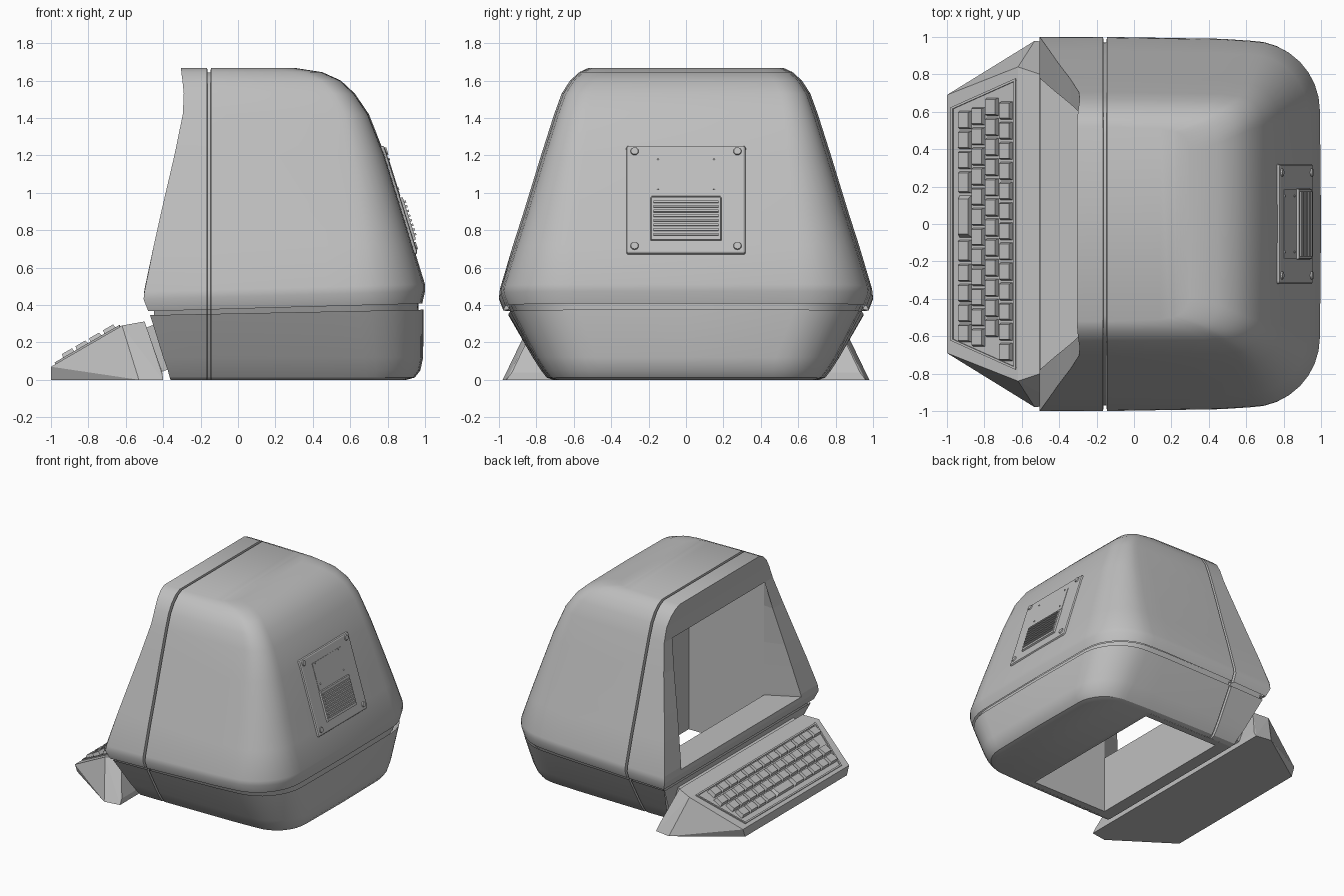
import bpy, bmesh, math
from mathutils import Matrix, Vector

if "Cube" in bpy.data.objects:
    bpy.data.objects.remove(bpy.data.objects["Cube"])

grey = bpy.data.materials.new("grey_plastic")
grey.diffuse_color = (0.52, 0.52, 0.52, 1)
grey.use_nodes = True
grey.node_tree.nodes["Principled BSDF"].inputs["Base Color"].default_value = grey.diffuse_color


def finish(name, bm, smooth=False, weld=True):
    if weld:
        bmesh.ops.remove_doubles(bm, verts=bm.verts, dist=0.0005)
    bmesh.ops.recalc_face_normals(bm, faces=bm.faces)
    me = bpy.data.meshes.new(name)
    bm.to_mesh(me)
    bm.free()
    me.materials.append(grey)
    ob = bpy.data.objects.new(name, me)
    bpy.context.collection.objects.link(ob)
    if smooth:
        bpy.ops.object.select_all(action='DESELECT')
        ob.select_set(True)
        bpy.context.view_layer.objects.active = ob
        bpy.ops.object.shade_smooth_by_angle(angle=math.radians(32))
    return ob


def poly(bm, pts):
    return bm.faces.new([bm.verts.new(p) for p in pts])


def ring(z, w, xb, xf, r):
    """Plan outline, open at the front, with a groove notch at x = -0.155."""
    g = max(0, min(1, (z - 1.5) / 0.14)) * 0.025
    half = [(xf, w, z), (-.165, w, z), (-.163, w - .03, z - g), (-.147, w - .03, z - g),
            (-.145, w, z), (min(.47, xb - r - .05), w - .010, z)]
    for k in range(9):
        a = math.pi / 2 * k / 8
        half.append((xb - r + (r - .006) * math.sin(a), w - .02 - r + r * math.cos(a), z))
    half.append((xb, 0, z))
    return half + [(x, -y, z) for x, y, z in half[-2::-1]]


def loft(bm, levels, tilt):
    rings = []
    for z, w, xb, xf, r in levels:
        t = tilt * max(0, min(1, (0.62 - z) / 0.15)) if z > .3 else 0
        rings.append([bm.verts.new((x, y, h + t * x)) for x, y, h in ring(z, w, xb, xf, r)])
    for a, b in zip(rings, rings[1:]):
        for i in range(len(a) - 1):
            bm.faces.new((a[i], a[i + 1], b[i + 1], b[i]))
    return rings


def cap(bm, r, start=0):
    n = len(r)
    for i in range(start, n // 2 - 1):
        bm.faces.new((r[i], r[i + 1], r[n - 2 - i], r[n - 1 - i]))
    m = n // 2
    bm.faces.new((r[m - 1], r[m], r[m + 1]))


# Screen well: an open-bottomed box inside the body
X0, X1, W, SILL, TOP = -.255, .43, .65, .465, 1.42

# Upper shell: height, half width, back x, front x, corner radius
upper = [(.38, .975, .985, -.48, .36), (.445, 1, 1, -.505, .38), (.485, .995, 1, -.50, .37),
         (.72, .925, .935, -.45, .31), (.9, .867, .88, -.41, .27), (1.2, .775, .787, -.34, .21),
         (1.42, .705, .70, -.295, .16), (1.53, .665, .625, -.29, .14), (1.6, .62, .55, -.297, .13),
         (1.645, .57, .45, -.303, .12), (1.668, .52, .30, -.305, .11)]
bm = bmesh.new()
cap(bm, loft(bm, upper, .028)[-1])
finish("upper_shell", bm, True)

# Lower shell, with an underside that frames the open well
lower = [(0, .71, .90, -.36, .22), (.012, .745, .945, -.365, .26), (.05, .775, .975, -.375, .29),
         (.12, .82, .99, -.40, .32), (.355, .95, .992, -.47, .35)]
bm = bmesh.new()
cap(bm, loft(bm, lower, .02)[0], 5)
poly(bm, [(-.36, .71, 0), (-.36, -.71, 0), (-.47, -.95, .345), (-.47, .95, .345)])
poly(bm, [(X1, .70, 0), (X1, -.70, 0), (.47, -.70, 0), (.47, .70, 0)])
poly(bm, [(-.36, .71, 0), (-.36, -.71, 0), (X0, -.71, 0), (X0, .71, 0)])
for m in (1, -1):
    poly(bm, [(X0, m * .71, 0), (X1, m * .70, 0), (X1, m * W, 0), (X0, m * W, 0)])
finish("lower_shell", bm, True)

# Recessed seam band between the shells
bm = bmesh.new()
loft(bm, [(.33, .92, .965, -.45, .36), (.40, .95, .965, -.45, .36)], .02)
poly(bm, [(-.45, .93, .32), (-.45, -.93, .32), (-.45, -.95, .40), (-.45, .95, .40)])
finish("seam_band", bm, True)


def level(z):
    """Half width and front x of the upper shell at height z."""
    for a, b in zip(upper, upper[1:]):
        if a[0] <= z <= b[0]:
            f = (z - a[0]) / (b[0] - a[0])
            return a[1] + (b[1] - a[1]) * f, a[3] + (b[3] - a[3]) * f


# Well walls
bm = bmesh.new()
for m in (1, -1):
    poly(bm, [(X0, m * W, 0), (X1, m * W, 0), (X1, m * W, TOP), (X0, m * W, TOP)])
poly(bm, [(X1, W, 0), (X1, -W, 0), (X1, -W, TOP), (X1, W, TOP)])
poly(bm, [(X0, W, 0), (X0, -W, 0), (X0, -W, SILL), (X0, W, SILL)])
poly(bm, [(level(TOP)[1], W, TOP), (level(TOP)[1], -W, TOP), (X1, -W, TOP), (X1, W, TOP)])
finish("screen_well", bm)

# Front hood: flat lip, slanted cheeks, sill and brow
bm = bmesh.new()
zs = [SILL, .485, .72, .9, 1.2, TOP]
for m in (1, -1):
    rows = []
    for z in zs:
        w, xf = level(z)
        f = (z - SILL) / (TOP - SILL)
        rows.append([(xf, m * w, z), (xf, m * (.78 - .18 * f), z), (X0, m * W, z)])
    for a, b in zip(rows, rows[1:]):
        for i in (0, 1):
            poly(bm, [a[i], a[i + 1], b[i + 1], b[i]])
sill_x = level(SILL)[1]
poly(bm, [(sill_x, .997, SILL), (sill_x, -.997, SILL), (X0, -W, SILL), (X0, W, SILL)])
front = [(sill_x, .997, SILL), (-.505, 1, .431), (-.48, .975, .367), (-.45, .95, .375)]
for a, b in zip(front, front[1:]):
    poly(bm, [a, (a[0], -a[1], a[2]), (b[0], -b[1], b[2]), b])
brow = [TOP, 1.53, 1.6, 1.645, 1.668]
for a, b in zip(brow, brow[1:]):
    (wa, xa), (wb, xb) = level(a), level(b)
    poly(bm, [(xa, wa, a), (xa, -wa, a), (xb, -wb, b), (xb, wb, b)])
finish("screen_hood", bm)

# Keyboard case
bm = bmesh.new()
side = [(-1, .66, 0), (-1, .69, .07), (-.62, .84, .29), (-.5, .80, .312),
        (-.53, .98, 0), (-.40, .96, 0), (-.405, .93, .04)]
for x, y, z in side:
    for m in (1, -1):
        bm.verts.new((x, m * y, z))
bmesh.ops.convex_hull(bm, input=bm.verts)
finish("keyboard_case", bm)


def box(bm, M, c, size, taper=1):
    """Box in the frame M, centred at c, its outer face scaled by taper."""
    vs = bmesh.ops.create_cube(bm, size=1)["verts"]
    for v in vs:
        k = taper if v.co.z > 0 else 1
        v.co = M @ Vector((c[0] + v.co.x * size[0] * k, c[1] + v.co.y * size[1] * k,
                           c[2] + v.co.z * size[2]))


def frame(origin, u, v):
    u, v = Vector(u).normalized(), Vector(v).normalized()
    M = Matrix((u, v, u.cross(v))).transposed().to_4x4()
    M.translation = Vector(origin)
    return M


# Hinge bar joining keyboard and body
bm = bmesh.new()
box(bm, frame((-.425, 0, .17), (.1, 0, -.24), (0, 1, 0)), (0, 0, 0), (.25, 1.5, .06))
finish("hinge_bar", bm)

# Keys, in a frame lying on the sloped case: u runs back, v runs along y
K = frame((-1, 0, .07), (.38, 0, .22), (0, 1, 0))
k = math.hypot(.38, .22) / .38
bm = bmesh.new()
rows = [(-.90, .61, [1, 1, 1, 1.2, 2.2, 1.2, 1, 1, 1, 1]), (-.828, .63, [1] * 12),
        (-.755, .68, [1] * 12), (-.68, .66, [1] * 13)]
for x, y, widths in rows:
    for wd in widths:
        d = wd * .1075
        box(bm, K, ((x + 1) * k, y - d / 2, .014), (.073, d - .012, .03), .84)
        y -= d
finish("keys", bm, weld=False)

# Raised lip round the keys
bm = bmesh.new()
u0, u1 = .03 * k, .365 * k
lip = [(u0, .62), (u1, .77), (u1, -.77), (u0, -.62)]
for i in range(4):
    a, b = Vector(lip[i]), Vector(lip[(i + 1) % 4])
    d = b - a
    L = K @ Matrix.Translation(((a + b) / 2).to_3d()) @ Matrix.Rotation(math.atan2(d.y, d.x), 4, 'Z')
    box(bm, L, (0, 0, .003), (d.length + .012, .012, .014))
finish("keyboard_lip", bm, weld=False)

# Service panel on the sloped back: u runs along y, v runs up the slope
P = frame((.851, 0, .958), (0, 1, 0), (-.178, 0, .57))
bm = bmesh.new()
box(bm, P, (0, 0, 0), (.645, .615, .042), .985)
ob = finish("service_panel", bm)
bev = ob.modifiers.new("soft_edge", 'BEVEL')
bev.width, bev.segments = .012, 2

# Vent housing, slats and small cover plate
bm = bmesh.new()
box(bm, P, (0, -.11, .023), (.385, .245, .022), .96)
box(bm, P, (0, .125, .020), (.37, .215, .008))
for i in range(8):
    box(bm, P, (0, -.20 + i * .026, .036), (.345, .012, .016))
finish("vent", bm, weld=False)

# Corner screws and cover rivets
bm = bmesh.new()
for sx in (-1, 1):
    for u, v, r in ((.275, .27, .024), (.275, -.26, .024), (.15, .225, .007), (.15, .06, .007)):
        bmesh.ops.create_cone(bm, cap_ends=True, segments=16, radius1=r, radius2=r * .8, depth=.014,
                              matrix=P @ Matrix.Translation((sx * u, v, .022)))
finish("screws", bm, True, weld=False)
